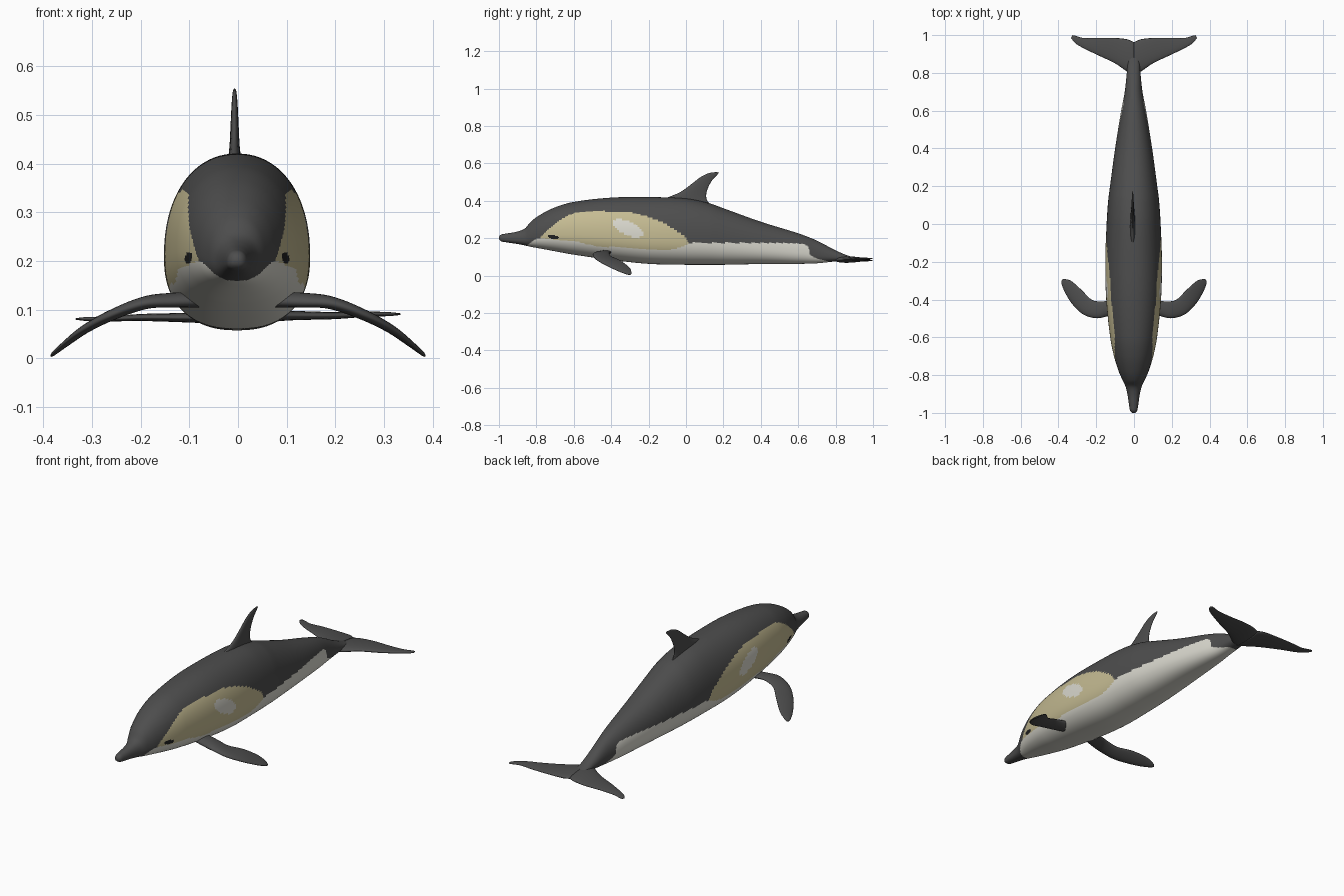
import bpy, bmesh, math
from mathutils import Vector

if "Cube" in bpy.data.objects:
    bpy.data.objects.remove(bpy.data.objects["Cube"])


def material(name, rgb):
    m = bpy.data.materials.new(name)
    m.diffuse_color = (*rgb, 1)
    m.use_nodes = True
    m.node_tree.nodes["Principled BSDF"].inputs["Base Color"].default_value = m.diffuse_color
    return m


GREY = material("dark grey", (0.075, 0.075, 0.075))
WHITE = material("belly white", (0.70, 0.69, 0.62))
TAN = material("flank tan", (0.56, 0.50, 0.29))
BLACK = material("eye black", (0.015, 0.015, 0.015))


def curve(table, t):
    """Smooth interpolation of rows (t, a, b, ...) at t."""
    n = len(table)
    t = min(max(t, table[0][0]), table[-1][0])
    i = 0
    while i < n - 2 and t > table[i + 1][0]:
        i += 1
    p, q = table[i], table[i + 1]
    o, r = table[max(i - 1, 0)], table[min(i + 2, n - 1)]
    h = q[0] - p[0]
    u = (t - p[0]) / h
    out = []
    for k in range(1, len(p)):
        m0 = (q[k] - o[k]) / (q[0] - o[0]) * h
        m1 = (r[k] - p[k]) / (r[0] - p[0]) * h
        out.append((2*u**3 - 3*u*u + 1) * p[k] + (u**3 - 2*u*u + u) * m0
                   + (3*u*u - 2*u**3) * q[k] + (u**3 - u*u) * m1)
    return out


def loft(name, rings, materials, rule=None):
    """Skin closed rings of points, cap both ends, smooth shade."""
    bm = bmesh.new()
    loops = [[bm.verts.new(p) for p in ring] for ring in rings]
    n = len(loops[0])
    for a, b in zip(loops, loops[1:]):
        for i in range(n):
            j = (i + 1) % n
            bm.faces.new((a[i], a[j], b[j], b[i]))
    bm.faces.new(loops[0])
    bm.faces.new(loops[-1])
    bmesh.ops.recalc_face_normals(bm, faces=bm.faces)
    for f in bm.faces:
        f.smooth = True
        if rule:
            f.material_index = rule(f.calc_center_median())
    me = bpy.data.meshes.new(name)
    bm.to_mesh(me)
    bm.free()
    for m in materials:
        me.materials.append(m)
    ob = bpy.data.objects.new(name, me)
    bpy.context.collection.objects.link(ob)
    return ob


# Body stations: y, bottom z, top z, half width
BODY = [(-1.0, .194, .208, .008), (-.99, .184, .219, .018), (-.96, .178, .225, .024),
        (-.9, .169, .236, .033), (-.86, .161, .253, .043), (-.83, .154, .288, .057),
        (-.78, .145, .325, .079), (-.7, .130, .365, .104), (-.6, .112, .394, .124),
        (-.4, .084, .417, .145), (-.2, .063, .420, .150), (0, .058, .412, .143),
        (.12, .058, .388, .135), (.2, .058, .360, .125), (.4, .062, .288, .098),
        (.6, .063, .226, .066), (.7, .066, .187, .047), (.8, .076, .135, .036),
        (.88, .081, .103, .028), (.96, .084, .090, .008)]

# Upper and lower limits of the flank patch, upper limit of the belly
FLANK_TOP = [(-.78, .20), (-.74, .245), (-.66, .305), (-.6, .333), (-.45, .343), (-.3, .338),
             (-.15, .295), (-.05, .24), (0, .20), (.015, .172)]
FLANK_LOW = [(-.78, .20), (-.7, .192), (-.6, .185), (-.5, .162), (-.35, .15),
             (-.2, .14), (-.08, .14), (-.02, .155), (.015, .172)]
BELLY_TOP = [(-.87, .14), (-.84, .17), (-.8, .195), (-.74, .20), (-.4, .18), (0, .175),
             (.3, .175), (.62, .17), (.655, .15), (.665, .11), (.78, .07)]


def in_ellipse(c, y, z, a, b, tilt):
    dy, dz = c.y - y, c.z - z
    u = dy * math.cos(tilt) + dz * math.sin(tilt)
    v = dz * math.cos(tilt) - dy * math.sin(tilt)
    return (u / a) ** 2 + (v / b) ** 2 < 1


def body_colour(c):
    if in_ellipse(c, -.71, .206, .032, .010, -.15):
        return 3
    if in_ellipse(c, -.31, .253, .088, .036, -.42):
        return 1
    if -.78 < c.y < .015 and curve(FLANK_LOW, c.y)[0] < c.z < curve(FLANK_TOP, c.y)[0]:
        return 2
    if -.87 < c.y < .78 and c.z < curve(BELLY_TOP, c.y)[0]:
        return 1
    return 0


def signed_pow(v, e):
    return math.copysign(abs(v) ** e, v)


rings = []
ROWS, SIDES = 360, 120
for r in range(ROWS + 1):
    y = -1 + 1.96 * r / ROWS
    low, top, half = curve(BODY, y)
    mid = low + .41 * (top - low)
    ring = []
    for s in range(SIDES):
        a = 2 * math.pi * s / SIDES
        up = math.sin(a) > 0
        e = 2 / 2.15 if up else 2 / 2.4
        x = half * signed_pow(math.cos(a), e)
        z = mid + ((top - mid) if up else (mid - low)) * signed_pow(math.sin(a), e)
        ring.append((x - .002, y, z))
    rings.append(ring)
loft("body", rings, [GREY, WHITE, TAN, BLACK], body_colour)


def fin(name, rows, thick_dir, side=1, steps=40, n=24):
    """Blade from rows: span, leading xyz, trailing xyz, half thickness."""
    rings = []
    for r in range(steps + 1):
        t = rows[0][0] + (rows[-1][0] - rows[0][0]) * r / steps
        v = curve(rows, t)
        lead, trail, h = Vector(v[:3]), Vector(v[3:6]), max(v[6], .001)
        ring = []
        for s in range(n):
            a = 2 * math.pi * s / n
            u = .5 - .5 * math.cos(a)
            # blade is fullest ahead of the middle
            p = lead.lerp(trail, u) + thick_dir * (h * math.sin(a) * (1.25 - .5 * u))
            ring.append((p.x * side, p.y, p.z))
        rings.append(ring)
    loft(name, rings, [GREY])


# Dorsal fin
X = -.007
fin("dorsal_fin", [
    (0, X, -.16, .385, X, .15, .365, .016),
    (.2, X, -.10, .417, X, .118, .395, .013),
    (.4, X, -.03, .447, X, .108, .425, .010),
    (.6, X, .03, .490, X, .116, .465, .008),
    (.8, X, .08, .528, X, .140, .510, .006),
    (.93, X, .125, .549, X, .166, .538, .004),
    (1, X, .165, .554, X, .176, .550, .002)], Vector((1, 0, 0)))

for side, word in ((1, "right"), (-1, "left")):
    # Curved, drooping pectoral flippers
    fin(word + "_flipper", [
        (0, .08, -.47, .118, .08, -.39, .125, .016),
        (.15, .13, -.485, .116, .135, -.405, .125, .015),
        (.3, .195, -.499, .112, .175, -.41, .120, .013),
        (.5, .27, -.478, .085, .225, -.40, .103, .011),
        (.7, .33, -.42, .052, .28, -.347, .078, .009),
        (.88, .368, -.357, .022, .335, -.300, .040, .006),
        (.97, .383, -.318, .008, .370, -.291, .014, .004),
        (1, .385, -.305, .005, .379, -.294, .006, .002)],
        Vector((.35, 0, .94)), side)
    # Horizontal tail flukes
    z = .086 + side * .002
    e = .086 + side * .005
    fin(word + "_fluke", [
        (0, 0, .79, .086, 0, .963, .086, .017),
        (.1, .033, .805, .086, .033, .977, .086, .015),
        (.3, .10, .850, z, .10, .985, z, .010),
        (.6, .20, .898, z, .20, .985, z, .007),
        (.8, .27, .932, e, .27, .985, e, .005),
        (.93, .312, .958, e, .308, .996, e, .004),
        (1, .334, .985, e, .325, 1.0, e, .002)], Vector((0, 0, 1)), side)
